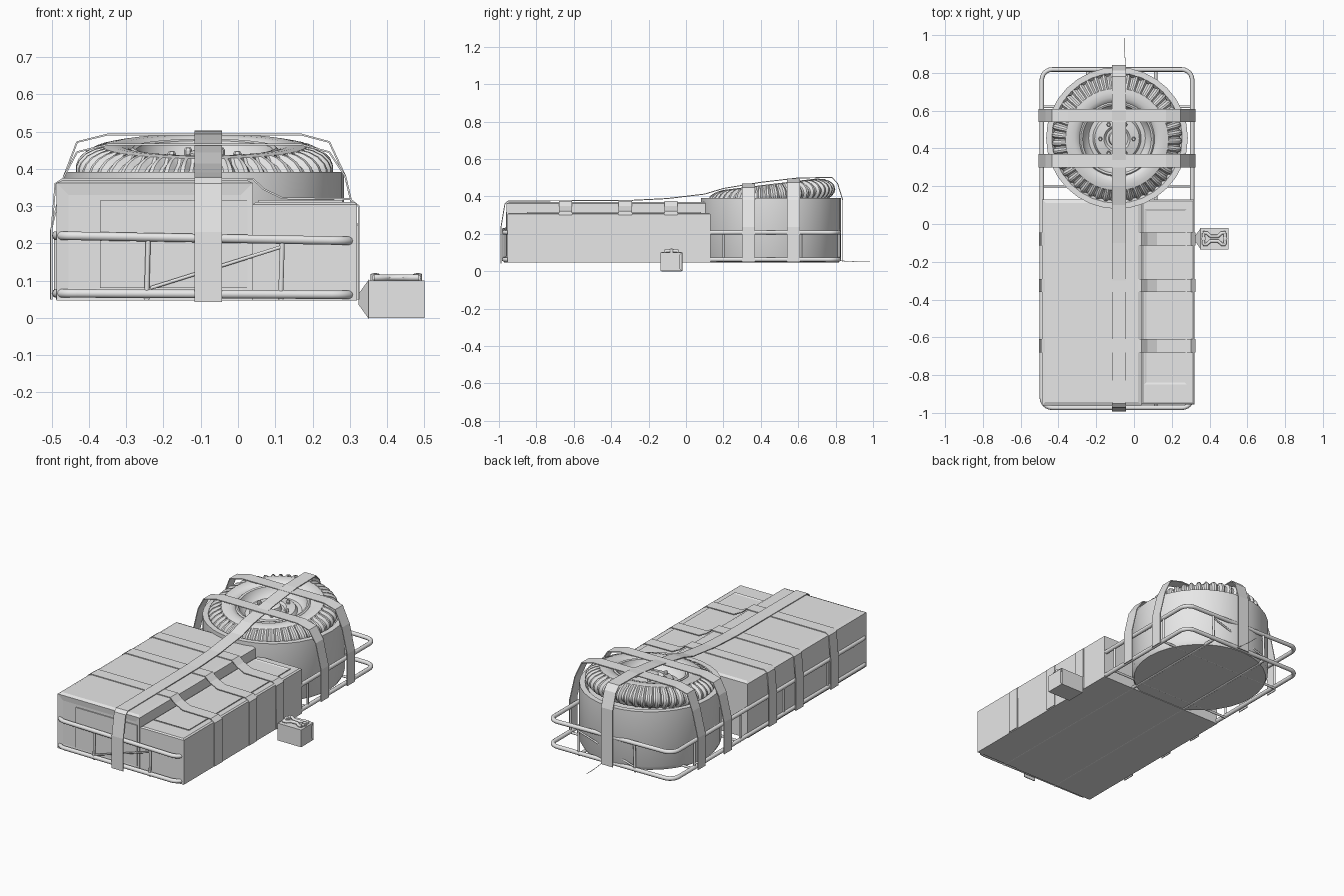
import bpy, bmesh
from math import sin, cos, pi, radians
from mathutils import Vector, Matrix

old = bpy.data.objects.get("Cube")
if old:
    bpy.data.objects.remove(old)

grey = bpy.data.materials.new("plain_grey")
grey.use_nodes = True
grey.diffuse_color = (0.8, 0.8, 0.8, 1)
for node in grey.node_tree.nodes:
    if node.type == 'BSDF_PRINCIPLED':
        node.inputs["Base Color"].default_value = (0.8, 0.8, 0.8, 1)


def finish(name, bm, smooth=False):
    bmesh.ops.recalc_face_normals(bm, faces=bm.faces)
    me = bpy.data.meshes.new(name)
    bm.to_mesh(me)
    bm.free()
    me.materials.append(grey)
    ob = bpy.data.objects.new(name, me)
    bpy.context.collection.objects.link(ob)
    if smooth:
        bpy.ops.object.select_all(action='DESELECT')
        ob.select_set(True)
        bpy.context.view_layer.objects.active = ob
        bpy.ops.object.shade_smooth_by_angle(angle=radians(40))
    return ob


def box(name, lo, hi, panels=()):
    """Box with inset panels; each panel is (direction, margin, depth)."""
    lo, hi = Vector(lo), Vector(hi)
    bm = bmesh.new()
    bmesh.ops.create_cube(bm, size=1)
    for v in bm.verts:
        v.co = (lo + hi) / 2 + v.co * (hi - lo)
    bm.normal_update()
    for direction, margin, depth in panels:
        face = max(bm.faces, key=lambda f: (f.normal.dot(Vector(direction)) > 0.9,
                                            f.calc_center_median().dot(Vector(direction)), -f.calc_area()))
        bmesh.ops.inset_region(bm, faces=[face], thickness=margin, depth=0)
        bmesh.ops.translate(bm, verts=face.verts, vec=Vector(direction) * depth)
        bm.normal_update()
    return finish(name, bm)


def tube(name, points, radius, closed=False, sides=10):
    """Round tube swept along a path."""
    pts = [Vector(p) for p in points]
    n = len(pts)
    bm = bmesh.new()
    rings = []
    for i, p in enumerate(pts):
        a = pts[(i - 1) % n] if closed or i else p
        b = pts[(i + 1) % n] if closed or i < n - 1 else p
        t = (b - a).normalized()
        side = t.cross(Vector((0, 0, 1)))
        side = side.normalized() if side.length > 0.01 else Vector((1, 0, 0))
        up = side.cross(t)
        rings.append([bm.verts.new(p + radius * (cos(k * 2 * pi / sides) * side + sin(k * 2 * pi / sides) * up))
                      for k in range(sides)])
    for i in range(n if closed else n - 1):
        r, s = rings[i], rings[(i + 1) % n]
        for k in range(sides):
            m = (k + 1) % sides
            bm.faces.new((r[k], r[m], s[m], s[k]))
    if not closed:
        bm.faces.new(rings[0])
        bm.faces.new(rings[-1])
    return finish(name, bm, True)


def lathe(name, profile, steps, matrix, lug=None, smooth=True):
    """Revolve (radius, height) points; lug moves a point by its step."""
    bm = bmesh.new()
    rings = []
    for i in range(steps):
        a = 2 * pi * i / steps
        ring = []
        for r, z in profile:
            if lug:
                r, z = lug(i, r, z)
            ring.append(bm.verts.new((r * cos(a), r * sin(a), z)))
        rings.append(ring)
    for i in range(steps):
        r, s = rings[i], rings[(i + 1) % steps]
        for k in range(len(profile) - 1):
            bm.faces.new((r[k], s[k], s[k + 1], r[k + 1]))
    bmesh.ops.remove_doubles(bm, verts=bm.verts, dist=1e-5)
    bm.transform(matrix)
    return finish(name, bm, smooth)


def strap(name, path, centre, width, across):
    """Thin ribbon through (distance, height) points, lying along x or y."""
    bm = bmesh.new()
    pairs = []
    for d, z in path:
        ends = [centre - width / 2, centre + width / 2]
        pairs.append([bm.verts.new((d, e, z) if across else (e, d, z)) for e in ends])
    for (a, b), (c, d) in zip(pairs, pairs[1:]):
        bm.faces.new((a, b, d, c))
    ob = finish(name, bm)
    mod = ob.modifiers.new("thickness", 'SOLIDIFY')
    mod.thickness = 0.005
    mod.offset = 0
    return ob


# Luggage boxes
box("tall_box", (-0.487, -0.96, 0.047), (0.04, 0.13, 0.362),
    [((0, 0, 1), 0.025, 0.008), ((0, -1, 0), 0.045, -0.004)])
box("low_box", (0.04, -0.955, 0.047), (0.32, 0.13, 0.305), [((0, 0, 1), 0.012, 0.006)])
box("low_box_lid", (0.055, -0.85, 0.3), (0.28, 0.08, 0.316), [((0, 0, 1), 0.015, -0.004)])
box("front_plate", (-0.37, -0.962, 0.08), (0.025, -0.955, 0.315))

# Rack rails: rounded rectangles, dropping slightly toward the left
X0, X1, Y0, Y1, R = -0.488, 0.308, -0.973, 0.818, 0.055


def rail_path(z, slope):
    path = []
    for cx, cy, start in ((X1 - R, Y1 - R, 0), (X0 + R, Y1 - R, 90),
                          (X0 + R, Y0 + R, 180), (X1 - R, Y0 + R, 270)):
        for k in range(7):
            a = radians(start + 15 * k)
            x = cx + R * cos(a)
            path.append((x, cy + R * sin(a), z - slope * (x - X0)))
    return path


tube("upper_rail", rail_path(0.221, 0.018), 0.012, True)
tube("lower_rail", rail_path(0.066, 0.005), 0.012, True)
for x in (-0.245, 0.115):
    tube("floor_rail", [(x, Y0, 0.055), (x, Y1, 0.055)], 0.009)
    for y in (Y0, Y1):
        tube("rack_post", [(x, y, 0.065), (x + 0.004, y, 0.212)], 0.007)
for y in (Y0, Y1):
    tube("rack_brace", [(-0.235, y, 0.08), (0.115, y, 0.19)], 0.005)
for y in (-0.6, -0.2, 0.2, 0.62):
    tube("floor_bar", [(X0, y, 0.056), (X1, y, 0.056)], 0.007)
    for x in (X0, X1):
        tube("side_post", [(x, y, 0.065), (x, y, 0.21)], 0.006)

# Drum and the spare wheel leaning on it
centre = Vector((-0.09, 0.455, 0))
lathe("drum", [(0, 0.05), (0.362, 0.05), (0.375, 0.075), (0.375, 0.392), (0.345, 0.392), (0.33, 0.37), (0, 0.37)],
      32, Matrix.Translation(centre))
lean = Matrix.Translation(centre + Vector((0, 0, 0.402))) @ Matrix.Rotation(radians(7), 4, 'X')
half = [(0.195, 0.045), (0.205, 0.056), (0.225, 0.062), (0.25, 0.063), (0.272, 0.059),
        (0.295, 0.054), (0.32, 0.042), (0.338, 0.024), (0.345, 0.008)]


def tread(i, r, z):
    if r > 0.29 and i % 4 < 2:
        return r - 0.012, z * 0.8
    return r, z


lathe("tyre", half + [(r, -z) for r, z in reversed(half)], 192, lean, tread)
lathe("wheel", [(0.2, -0.045), (0.2, 0.048), (0.192, 0.056), (0.182, 0.052), (0.172, 0.02), (0.15, 0.002),
                (0.128, 0.004), (0.118, 0.022), (0.07, 0.03), (0.058, 0.018), (0.045, 0.018),
                (0.04, 0.042), (0.03, 0.048), (0, 0.048)], 48, lean)
for k in range(6):
    a = k * pi / 3
    spot = lean @ Matrix.Translation((0.088 * cos(a), 0.088 * sin(a), 0.02))
    lathe("wheel_bolt", [(0, 0), (0.011, 0), (0.011, 0.02), (0.007, 0.026), (0, 0.026)], 6, spot, None, False)

# Straps over the boxes
for y in (-0.645, -0.325, -0.08):
    strap("box_strap", [(-0.501, 0.05), (-0.501, 0.23), (-0.49, 0.36), (-0.47, 0.373), (0.04, 0.373),
                        (0.07, 0.345), (0.12, 0.321), (0.3, 0.319), (0.324, 0.3), (0.324, 0.05)], y, 0.07, True)

# Straps over the wheel
for y, top in ((0.335, 0.465), (0.575, 0.492)):
    strap("wheel_strap", [(-0.502, 0.05), (-0.502, 0.235), (-0.467, 0.38), (-0.432, top - 0.02), (-0.35, top),
                          (0.17, top), (0.245, top - 0.02), (0.288, 0.38), (0.322, 0.235), (0.322, 0.05)],
          y, 0.07, True)

# Long strap from front to back, with its loose end
strap("long_strap", [(-0.99, 0.042), (-0.99, 0.23), (-0.968, 0.36), (-0.95, 0.375), (-0.3, 0.378), (-0.1, 0.388),
                     (0.1, 0.412), (0.2, 0.442), (0.4, 0.475), (0.6, 0.498), (0.78, 0.501), (0.81, 0.47),
                     (0.838, 0.38), (0.838, 0.05)], -0.08, 0.074, False)
tube("strap_thread", [(-0.045, 0.83, 0.055), (-0.05, 0.92, 0.05), (-0.05, 0.985, 0.05)], 0.0015, sides=5)

# Side lamp: open box, tapered mount and handle
box("lamp_body", (0.35, -0.135, 0), (0.5, -0.02, 0.1), [((1, 0, 0), 0.018, 0), ((1, 0, 0), 0.001, -0.03)])
mount = bmesh.new()
bmesh.ops.create_cone(mount, segments=4, radius1=0.0195, radius2=0.0745, depth=0.028, cap_ends=True)
mount.transform(Matrix.Translation((0.337, -0.0775, 0.05)) @ Matrix.Rotation(pi / 2, 4, 'Y')
                @ Matrix.Rotation(pi / 4, 4, 'Z'))
finish("lamp_mount", mount)
for y in (-0.108, -0.047):
    bow = 0.018 if y < -0.08 else -0.018
    tube("lamp_handle", [(0.365, y, 0.108), (0.385, y, 0.108), (0.405, y + bow, 0.108),
                         (0.445, y + bow, 0.108), (0.465, y, 0.108), (0.485, y, 0.108)], 0.009)
for x in (0.368, 0.482):
    tube("lamp_handle_end", [(x, -0.108, 0.108), (x, -0.047, 0.108)], 0.009)
    lathe("lamp_knob", [(0, 0.1), (0.012, 0.1), (0.012, 0.118), (0, 0.121)], 10,
          Matrix.Translation((x, -0.0775, 0)))
